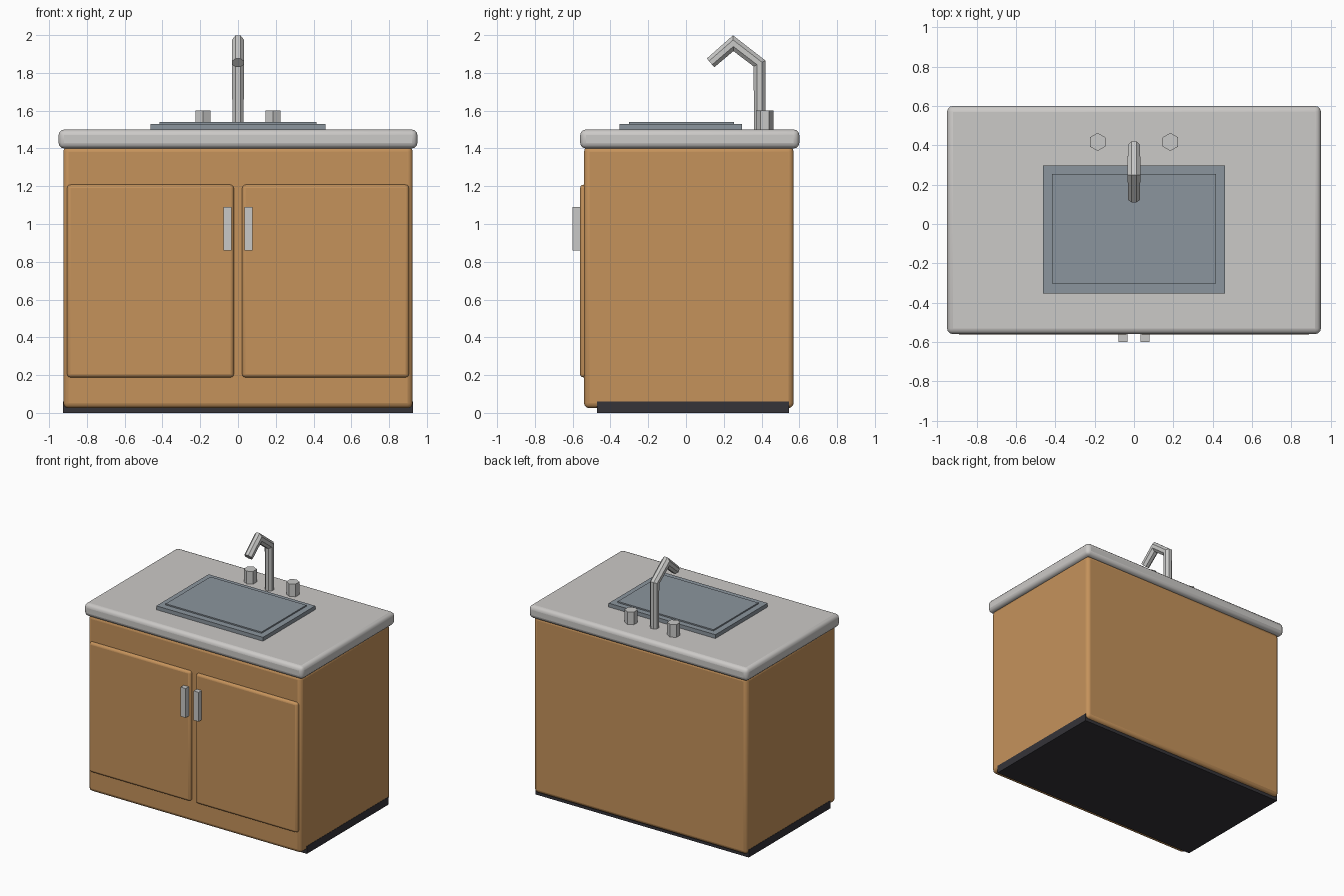
import bpy, bmesh, math
from mathutils import Vector

cube = bpy.data.objects.get("Cube")
if cube:
    bpy.data.objects.remove(cube, do_unlink=True)


def material(name, r, g, b):
    m = bpy.data.materials.new(name)
    m.use_nodes = True
    m.diffuse_color = (r, g, b, 1)
    m.node_tree.nodes["Principled BSDF"].inputs["Base Color"].default_value = (r, g, b, 1)
    return m


wood = material("warm wood", 0.56, 0.29, 0.105)
stone = material("pale stone", 0.60, 0.585, 0.57)
steel = material("blue grey steel", 0.26, 0.30, 0.34)
chrome = material("light metal", 0.58, 0.58, 0.57)
dark = material("dark plinth", 0.035, 0.033, 0.04)


def finish(bm, name, mat):
    bmesh.ops.recalc_face_normals(bm, faces=bm.faces)
    mesh = bpy.data.meshes.new(name)
    bm.to_mesh(mesh)
    bm.free()
    mesh.materials.append(mat)
    ob = bpy.data.objects.new(name, mesh)
    bpy.context.collection.objects.link(ob)
    return ob


def box(name, x, y, z, mat, bevel=0):
    """Box spanning three (min, max) ranges, with optional smooth rounded edges."""
    bm = bmesh.new()
    bmesh.ops.create_cube(bm, size=1)
    for v in bm.verts:
        v.co = [r[0] if c < 0 else r[1] for c, r in zip(v.co, (x, y, z))]
    ob = finish(bm, name, mat)
    if bevel:
        mod = ob.modifiers.new("rounded edges", "BEVEL")
        mod.width, mod.segments = bevel, 3
        bpy.ops.object.select_all(action="DESELECT")
        ob.select_set(True)
        bpy.context.view_layer.objects.active = ob
        bpy.ops.object.shade_smooth_by_angle(angle=math.radians(40))
    return ob


def tube(name, path, radii, sides, mat):
    """Faceted tube in the yz plane with mitred elbows."""
    bm = bmesh.new()
    pts = [Vector((0, y, z)) for y, z in path]
    rings = []
    for i, p in enumerate(pts):
        before = (p - pts[max(i - 1, 0)]).normalized()
        after = (pts[min(i + 1, len(pts) - 1)] - p).normalized()
        tangent = (before + after).normalized()
        across = tangent.cross(Vector((1, 0, 0)))
        stretch = 1 / tangent.dot(after if after.length else before)
        ring = []
        for k in range(sides):
            a = math.tau * (k + 0.5) / sides
            offset = Vector((math.cos(a), 0, 0)) + across * math.sin(a) * stretch
            ring.append(bm.verts.new(p + offset * radii[i]))
        rings.append(ring)
    for a, b in zip(rings, rings[1:]):
        for k in range(sides):
            n = (k + 1) % sides
            bm.faces.new((a[k], a[n], b[n], b[k]))
    bm.faces.new(rings[0])
    bm.faces.new(rings[-1])
    return finish(bm, name, mat)


# Cabinet body, plinth and worktop
box("cabinet", (-0.925, 0.925), (-0.54, 0.57), (0.025, 1.41), wood, 0.028)
box("plinth", (-0.927, 0.927), (-0.47, 0.545), (0, 0.06), dark)
box("worktop", (-0.95, 0.95), (-0.56, 0.6), (1.4, 1.5), stone, 0.03)

# Sink: outer rim and slightly raised inner panel
box("sink_rim", (-0.463, 0.463), (-0.352, 0.297), (1.48, 1.53), steel)
box("sink_panel", (-0.416, 0.416), (-0.302, 0.253), (1.5, 1.54), steel)

# Mirrored doors, handles and hexagonal taps
for side, s in (("left", 1), ("right", -1)):
    def span(a, b):
        return sorted((s * a, s * b))
    box(side + "_door", span(0.022, 0.905), (-0.561, -0.50), (0.188, 1.208), wood, 0.018)
    box(side + "_handle", span(0.034, 0.078), (-0.6, -0.55), (0.86, 1.09), chrome)
    tap = tube(side + "_tap", [(0.417, 1.49), (0.417, 1.6)], [0.046] * 2, 6, chrome)
    tap.location.x = s * 0.185

# Angular faucet
tube("faucet", [(0.39, 1.49), (0.389, 1.85), (0.25, 1.957), (0.13, 1.853)],
     [0.032, 0.034, 0.035, 0.033], 8, chrome)
